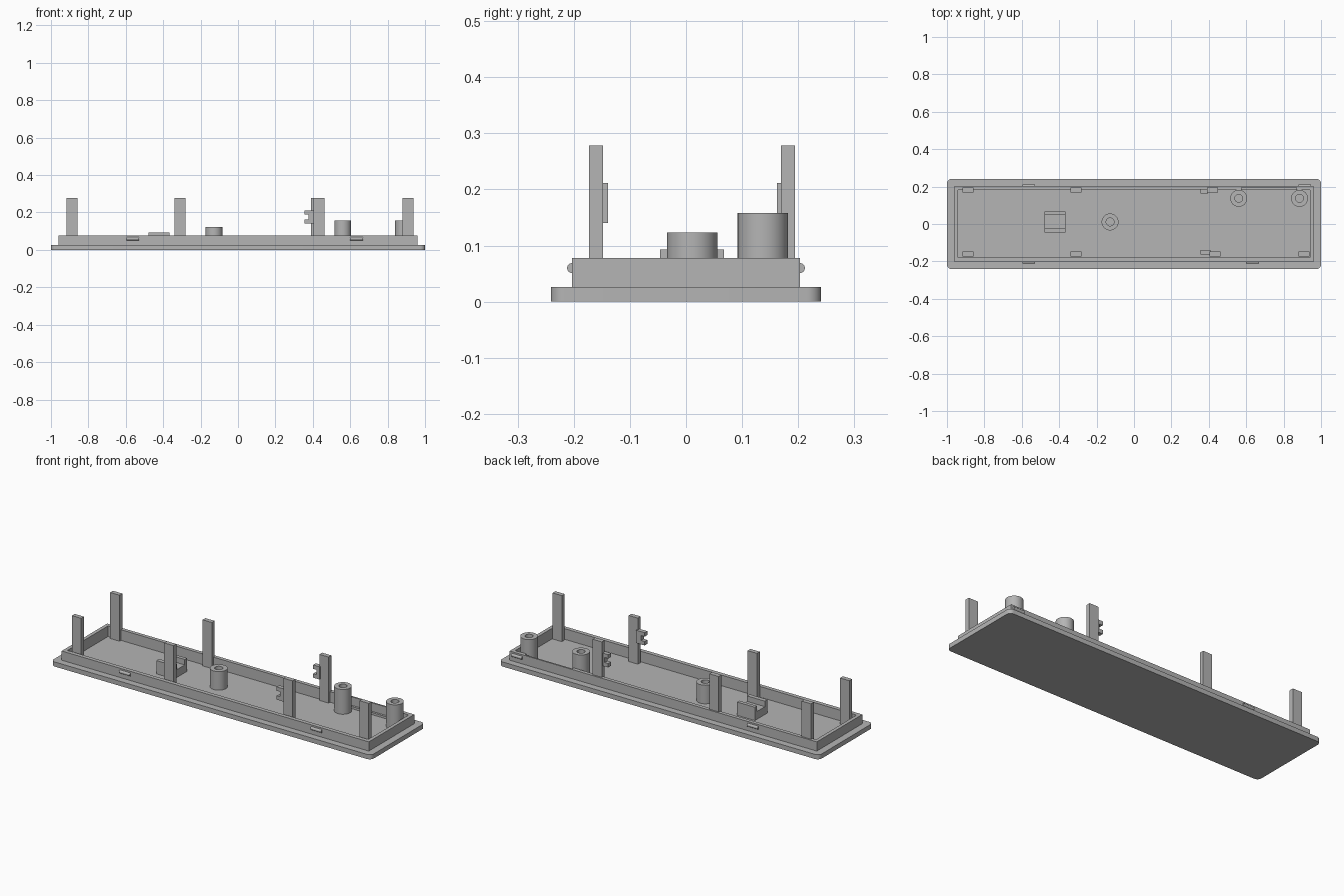
import bpy, bmesh, math

if "Cube" in bpy.data.objects:
    bpy.data.objects.remove(bpy.data.objects["Cube"])

FLOOR, PLATE_TOP, RIM_TOP = 0.018, 0.026, 0.078

grey = bpy.data.materials.new("matte_grey")
grey.diffuse_color = (0.46, 0.46, 0.46, 1)
grey.use_nodes = True
grey.node_tree.nodes["Principled BSDF"].inputs["Base Color"].default_value = grey.diffuse_color


def finish(name, bm, smooth=False):
    bmesh.ops.recalc_face_normals(bm, faces=bm.faces)
    mesh = bpy.data.meshes.new(name)
    bm.to_mesh(mesh)
    bm.free()
    mesh.materials.append(grey)
    ob = bpy.data.objects.new(name, mesh)
    bpy.context.collection.objects.link(ob)
    if smooth:
        bpy.ops.object.select_all(action='DESELECT')
        ob.select_set(True)
        bpy.context.view_layer.objects.active = ob
        bpy.ops.object.shade_smooth_by_angle(angle=math.radians(35))
    return ob


def prism(name, outline, axis, a, b, smooth=False):
    """Extrude a 2D outline along an axis from a to b."""
    def place(u, v, w):
        return (w, u, v) if axis == 'x' else (u, v, w)
    bm = bmesh.new()
    face = bm.faces.new([bm.verts.new(place(u, v, a)) for u, v in outline])
    ext = bmesh.ops.extrude_face_region(bm, geom=[face])
    top = [g for g in ext["geom"] if isinstance(g, bmesh.types.BMVert)]
    bmesh.ops.translate(bm, verts=top, vec=place(0, 0, b - a))
    return finish(name, bm, smooth)


def box(name, x0, x1, y0, y1, z0, z1):
    return prism(name, [(x0, y0), (x1, y0), (x1, y1), (x0, y1)], 'z', z0, z1)


def cut(ob, cutter):
    mod = ob.modifiers.new("cut", 'BOOLEAN')
    mod.operation, mod.solver, mod.object = 'DIFFERENCE', 'EXACT', cutter
    cutter.hide_render = True
    cutter.hide_set(True)


def boss(name, x, y, top, r=0.045, hole=0.021, n=40):
    """Hollow screw boss."""
    bm = bmesh.new()
    rings = []
    for rad, z in ((r, FLOOR - 0.004), (r, top), (hole, top), (hole, FLOOR + 0.004)):
        rings.append([bm.verts.new((x + rad * math.cos(2 * math.pi * i / n),
                                    y + rad * math.sin(2 * math.pi * i / n), z))
                      for i in range(n)])
    for lo, hi in zip(rings, rings[1:]):
        for i in range(n):
            j = (i + 1) % n
            bm.faces.new((lo[i], lo[j], hi[j], hi[i]))
    bm.faces.new(rings[0])
    bm.faces.new(rings[-1])
    finish(name, bm, True)


# Base plate with rounded corners
R = 0.025
outline = []
for k, (sx, sy) in enumerate(((1, 1), (-1, 1), (-1, -1), (1, -1))):
    for i in range(9):
        t = math.pi / 2 * (k + i / 8)
        outline.append((sx * (1 - R) + R * math.cos(t), sy * (0.241 - R) + R * math.sin(t)))
plate = prism("base_plate", outline, 'z', 0, PLATE_TOP, True)

# Raised rim, hollowed by the tray cavity, thinned beside the bosses
rim = box("rim_wall", -0.96, 0.96, -0.203, 0.203, PLATE_TOP, RIM_TOP)
cavity = box("cavity_cutter", -0.94, 0.94, -0.18, 0.182, FLOOR, 0.2)
pocket = box("pocket_cutter", 0.575, 0.87, 0.17, 0.194, PLATE_TOP + 0.004, 0.2)
cut(plate, cavity)
cut(rim, cavity)
cut(rim, pocket)

# Upright posts
for i, x in enumerate((-0.917, -0.34, 0.404, 0.88)):
    box(f"front_post_{i}", x, x + 0.058, -0.173, -0.148, FLOOR - 0.004, 0.278)
for i, x in enumerate((-0.917, -0.34, 0.39)):
    box(f"back_post_{i}", x, x + 0.058, 0.169, 0.194, FLOOR - 0.004, 0.278)

# Notched hooks on the third pair of posts
for side, y0, x1 in (("front", -0.163, 0.41), ("back", 0.162, 0.396)):
    y1 = y0 + 0.024
    box(f"{side}_hook_web", 0.378, x1, y0, y1, 0.14, 0.212)
    for level, z in (("lower", 0.14), ("upper", 0.19)):
        box(f"{side}_hook_{level}", 0.356, 0.378, y0, y1, z, z + 0.022)

# Screw bosses
boss("centre_boss", -0.128, 0.011, 0.123)
boss("back_boss_inner", 0.56, 0.137, 0.158)
boss("back_boss_outer", 0.885, 0.137, 0.158)

# Saddle block with a channel along its length
prism("saddle_block", [(-0.046, FLOOR - 0.004), (0.068, FLOOR - 0.004), (0.068, 0.093),
                       (0.048, 0.093), (0.048, 0.062), (-0.022, 0.062),
                       (-0.022, 0.093), (-0.046, 0.093)], 'x', -0.478, -0.367)

# Rounded snap bumps on the outside of the rim
for name, x, s in (("front_bump_left", -0.596, -1), ("front_bump_right", 0.6, -1),
                   ("back_bump_left", -0.596, 1), ("back_bump_right", 0.88, 1)):
    arc = [(s * (0.203 + 0.009 * math.cos(math.pi * (i / 8 - 0.5))),
            0.06 + 0.009 * math.sin(math.pi * (i / 8 - 0.5))) for i in range(9)]
    prism(name, arc, 'x', x, x + 0.067, True)
